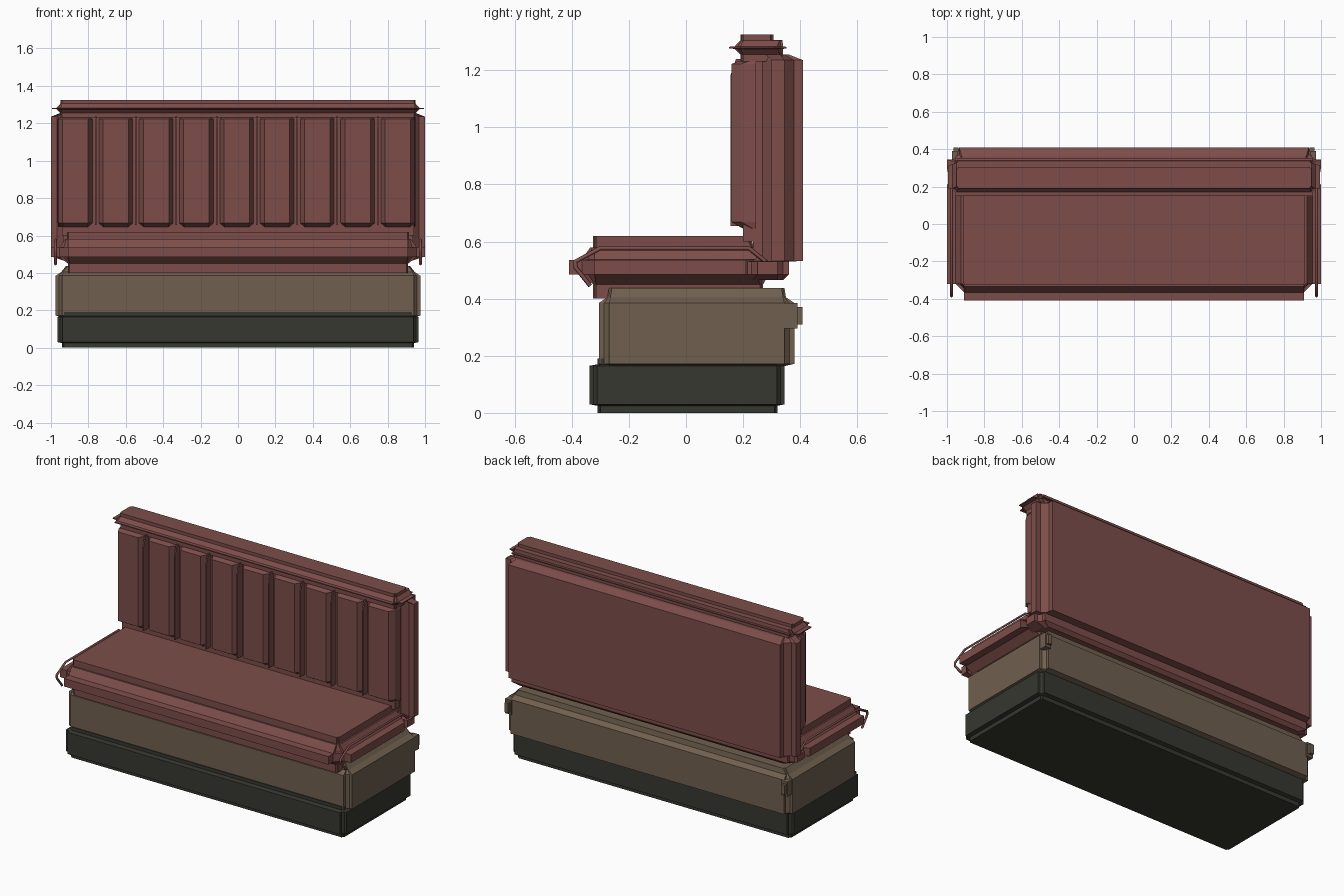
import bpy

cube = bpy.data.objects.get("Cube")
if cube:
    bpy.data.objects.remove(cube, do_unlink=True)


def material(name, rgb):
    m = bpy.data.materials.new(name)
    m.use_nodes = True
    m.diffuse_color = (*rgb, 1)
    m.node_tree.nodes["Principled BSDF"].inputs["Base Color"].default_value = (*rgb, 1)
    return m


RED = material("dull red leather", (0.205, 0.076, 0.069))
TAN = material("tan wood", (0.162, 0.117, 0.078))
DARK = material("dark plinth", (0.038, 0.038, 0.030))


def add_mesh(name, mat, verts, faces):
    me = bpy.data.meshes.new(name)
    me.from_pydata(verts, [], faces)
    me.materials.append(mat)
    ob = bpy.data.objects.new(name, me)
    bpy.context.collection.objects.link(ob)
    return ob


def loft(name, mat, rings):
    """Skin equal-length rings of points, counter-clockwise from above."""
    n = len(rings[0])
    verts = [p for r in rings for p in r]
    faces = [tuple(reversed(range(n))), tuple(range(len(verts) - n, len(verts)))]
    for k in range(len(rings) - 1):
        for i in range(n):
            j = (i + 1) % n
            faces.append((k * n + i, k * n + j, k * n + n + j, k * n + n + i))
    return add_mesh(name, mat, verts, faces)


def notched(z, hx, y0, y1, c):
    """Rectangle ring whose corners are stepped in by c with a small diagonal."""
    h = c / 2
    right = [(hx - c, y0), (hx - c, y0 + h), (hx - h, y0 + c), (hx, y0 + c),
             (hx, y1 - c), (hx - h, y1 - c), (hx - c, y1 - h), (hx - c, y1)]
    left = [(-x, y) for x, y in reversed(right)]
    return [(x, y, z) for x, y in right + left]


def slab(name, mat, layers):
    return loft(name, mat, [notched(*layer) for layer in layers])


def box(name, mat, x0, x1, y0, y1, z0, z1):
    ring = [(x0, y0), (x1, y0), (x1, y1), (x0, y1)]
    return loft(name, mat, [[(x, y, z) for x, y in ring] for z in (z0, z1)])


# Plinth and wooden body
slab("plinth", DARK, [
    (0, 0.94, -0.31, 0.32, 0.01), (0.025, 0.94, -0.31, 0.32, 0.01),
    (0.03, 0.965, -0.338, 0.345, 0.027), (0.165, 0.965, -0.338, 0.345, 0.027),
    (0.17, 0.94, -0.31, 0.32, 0.01), (0.19, 0.94, -0.31, 0.32, 0.01)])
slab("body", TAN, [
    (0.165, 0.945, -0.275, 0.35, 0.01), (0.172, 0.975, -0.305, 0.38, 0.035),
    (0.385, 0.975, -0.305, 0.38, 0.035), (0.405, 0.945, -0.275, 0.35, 0.01),
    (0.437, 0.92, -0.27, 0.345, 0.01)])

# Seat cushion with a projecting rim
slab("seat", RED, [
    (0.40, 0.91, -0.325, 0.27, 0.01), (0.45, 0.91, -0.325, 0.27, 0.01),
    (0.485, 0.955, -0.365, 0.29, 0.045), (0.485, 1.0, -0.41, 0.30, 0.09),
    (0.535, 1.0, -0.41, 0.30, 0.09), (0.537, 0.955, -0.365, 0.29, 0.045),
    (0.58, 0.925, -0.335, 0.27, 0.015), (0.58, 0.915, -0.325, 0.24, 0.01),
    (0.62, 0.915, -0.325, 0.22, 0.01)])

# Backrest slab with tapered foot
slab("backrest", RED, [
    (0.465, 0.93, 0.21, 0.34, 0.02), (0.485, 0.99, 0.21, 0.36, 0.04),
    (0.53, 0.99, 0.21, 0.36, 0.04), (0.532, 1.0, 0.235, 0.41, 0.065),
    (1.235, 1.0, 0.235, 0.41, 0.065), (1.255, 0.95, 0.25, 0.36, 0.03)])
box("backrest_front", RED, -0.94, 0.94, 0.20, 0.25, 0.60, 1.235)

# Top rail with a thin projecting lip
slab("top_rail", RED, [
    (1.23, 0.95, 0.19, 0.34, 0.01), (1.255, 0.95, 0.19, 0.34, 0.01),
    (1.275, 0.97, 0.17, 0.34, 0.02), (1.276, 0.995, 0.15, 0.352, 0.04),
    (1.282, 0.995, 0.15, 0.352, 0.04), (1.283, 0.97, 0.17, 0.34, 0.02),
    (1.305, 0.95, 0.19, 0.338, 0.01), (1.306, 0.95, 0.19, 0.306, 0.01),
    (1.325, 0.95, 0.19, 0.306, 0.01)])

# Upright padded panels separated by thin seams
COUNT, PITCH = 9, 0.2155


def pad_ring(x, z, half, front):
    pts = [(-half, front), (half, front), (half + 0.022, front + 0.035),
           (half + 0.027, 0.245), (-half - 0.027, 0.245), (-half - 0.022, front + 0.035)]
    return [(x + px, py, z) for px, py in pts]


for i in range(COUNT):
    x = (i - (COUNT - 1) / 2) * PITCH - 0.007
    loft(f"back_pad_{i + 1}", RED, [
        pad_ring(x, 0.645, 0.065, 0.20), pad_ring(x, 0.668, 0.068, 0.16),
        pad_ring(x, 1.222, 0.068, 0.16), pad_ring(x, 1.232, 0.065, 0.185)])
    if i < COUNT - 1:
        s = x + PITCH / 2
        seam = [(0.155, 0.655), (0.245, 0.655), (0.245, 1.24), (0.175, 1.24), (0.155, 1.18)]
        loft(f"back_seam_{i + 1}", RED,
             [[(s + d, y, z) for y, z in seam] for d in (-0.004, 0.004)])

# Mirrored side straps and rear corner latches
for side, label in ((1, "left"), (-1, "right")):
    curve = bpy.data.curves.new(f"{label}_strap", "CURVE")
    curve.dimensions = "3D"
    curve.bevel_depth = 0.008
    curve.bevel_resolution = 0
    path = [(0.285, 0.525), (0.22, 0.577), (-0.30, 0.577),
            (-0.387, 0.53), (-0.387, 0.51), (-0.335, 0.445)]
    spline = curve.splines.new("POLY")
    spline.points.add(len(path) - 1)
    for point, (y, z) in zip(spline.points, path):
        point.co = (side * 0.976, y, z, 1)
    curve.use_fill_caps = True
    curve.materials.append(RED)
    strap = bpy.data.objects.new(f"{label}_strap", curve)
    bpy.context.collection.objects.link(strap)

    x0, x1 = sorted((side * 0.93, side * 0.972))
    box(f"{label}_latch", TAN, x0, x1, 0.34, 0.39, 0.295, 0.385)
    box(f"{label}_latch_knob", TAN, x0 + 0.008, x1 - 0.008, 0.385, 0.408, 0.31, 0.37)
